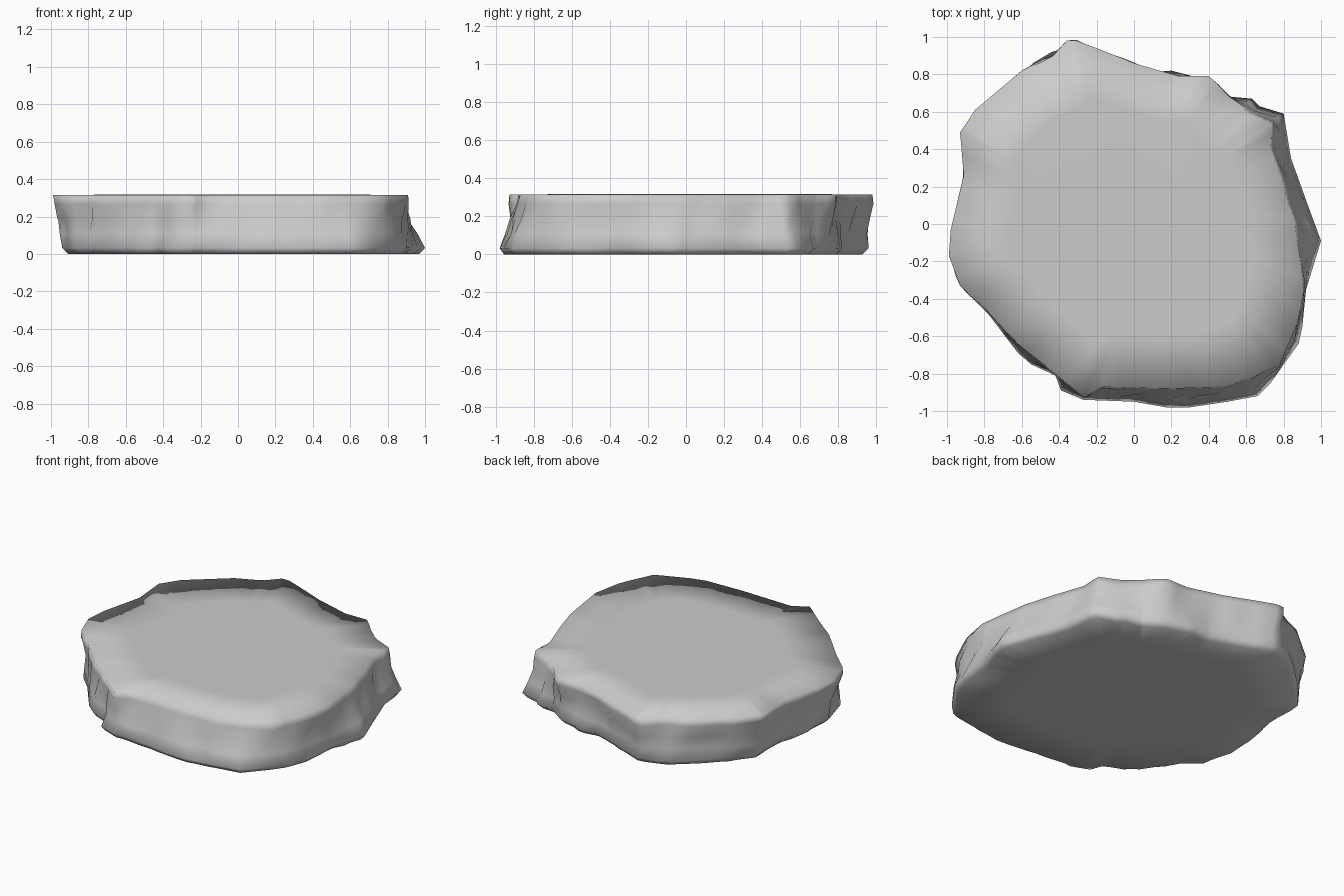
import bpy, bmesh, math, random

if "Cube" in bpy.data.objects:
    bpy.data.objects.remove(bpy.data.objects["Cube"])

random.seed(4)
N = 84

# Outline of the flat top, counter-clockwise from +x
TOP = [(.86, 0), (.80, .2), (.73, .40), (.74, .54), (.60, .60), (.50, .69), (.41, .79), (.24, .79),
       (0, .86), (-.30, .98), (-.36, .98), (-.44, .89), (-.60, .82), (-.85, .61), (-.93, .49),
       (-.91, .26), (-.98, -.03), (-.99, -.17), (-.93, -.33), (-.80, -.45), (-.60, -.66),
       (-.42, -.80), (-.27, -.93), (-.17, -.87), (.2, -.88), (.5, -.87), (.77, -.76),
       (.87, -.55), (.91, -.35), (.89, -.2)]
# Outline of the foot
LOW = [(1, -.09), (.93, .1), (.84, .35), (.80, .59), (.67, .63), (.63, .67), (.52, .68),
       (.39, .77), (.20, .82), (.11, .81), (-.1, .88), (-.3, .96), (-.44, .92), (-.54, .86),
       (-.72, .69), (-.88, .5), (-.88, .25), (-.93, 0), (-.94, -.17), (-.88, -.38),
       (-.78, -.48), (-.62, -.69), (-.55, -.75), (-.42, -.81), (-.39, -.89), (-.27, -.94),
       (0, -.95), (.17, -.98), (.3, -.98), (.5, -.95), (.66, -.92), (.73, -.85),
       (.88, -.64), (.90, -.55), (.92, -.35)]


def radius(outline, a):
    """Distance from the centre to the outline in direction a."""
    dx, dy = math.cos(a), math.sin(a)
    best = 0
    for (x1, y1), (x2, y2) in zip(outline, outline[1:] + outline[:1]):
        ex, ey = x2 - x1, y2 - y1
        det = dx * ey - dy * ex
        if abs(det) < 1e-9:
            continue
        t = (x1 * ey - y1 * ex) / det
        s = (x1 * dy - y1 * dx) / det
        if t > 0 and -1e-6 <= s <= 1 + 1e-6:
            best = max(best, t)
    return best


# Include the sharp corners of both outlines among evenly spaced directions
start = math.atan2(-.09, 1)
angles = [start + i * math.tau / N for i in range(N)]
corners = [math.atan2(y, x) for x, y in TOP + LOW]
for c in corners:
    i = round(((c - start) % math.tau) / math.tau * N) % N
    angles[i] = c if c >= start else c + math.tau
angles.sort()

bm = bmesh.new()


def ring(z, mix, inset=0, rough=0, scale=1):
    verts = []
    for a in angles:
        r = radius(LOW, a) * (1 - mix) + radius(TOP, a) * mix
        r = (r - inset + random.uniform(-rough, rough * .3)) * scale
        verts.append(bm.verts.new((r * math.cos(a), r * math.sin(a), z)))
    return verts


# Chipped wall between flat bottom and flat top
rings = [ring(.003, 0, .03, 0, .7), ring(.003, 0, .025, .012), ring(.035, 0, 0, 0),
         ring(.11, .25, .005, .022), ring(.19, .55, .003, .022), ring(.27, .9, -.004, .012),
         ring(.318, 1), ring(.32, 1, 0, 0, .68)]
for low, up in zip(rings, rings[1:]):
    for i in range(N):
        j = (i + 1) % N
        bm.faces.new((low[i], low[j], up[j], up[i]))
bm.faces.new(rings[0][::-1])
bm.faces.new(rings[-1])
bm.verts.ensure_lookup_table()
lowest = min(v.co.z for v in bm.verts)
for v in bm.verts:
    v.co.z -= lowest
bmesh.ops.recalc_face_normals(bm, faces=bm.faces[:])

mesh = bpy.data.meshes.new("stone_slab")
bm.to_mesh(mesh)
bm.free()
for p in mesh.polygons:
    p.use_smooth = True
slab = bpy.data.objects.new("stone_slab", mesh)
bpy.context.collection.objects.link(slab)
